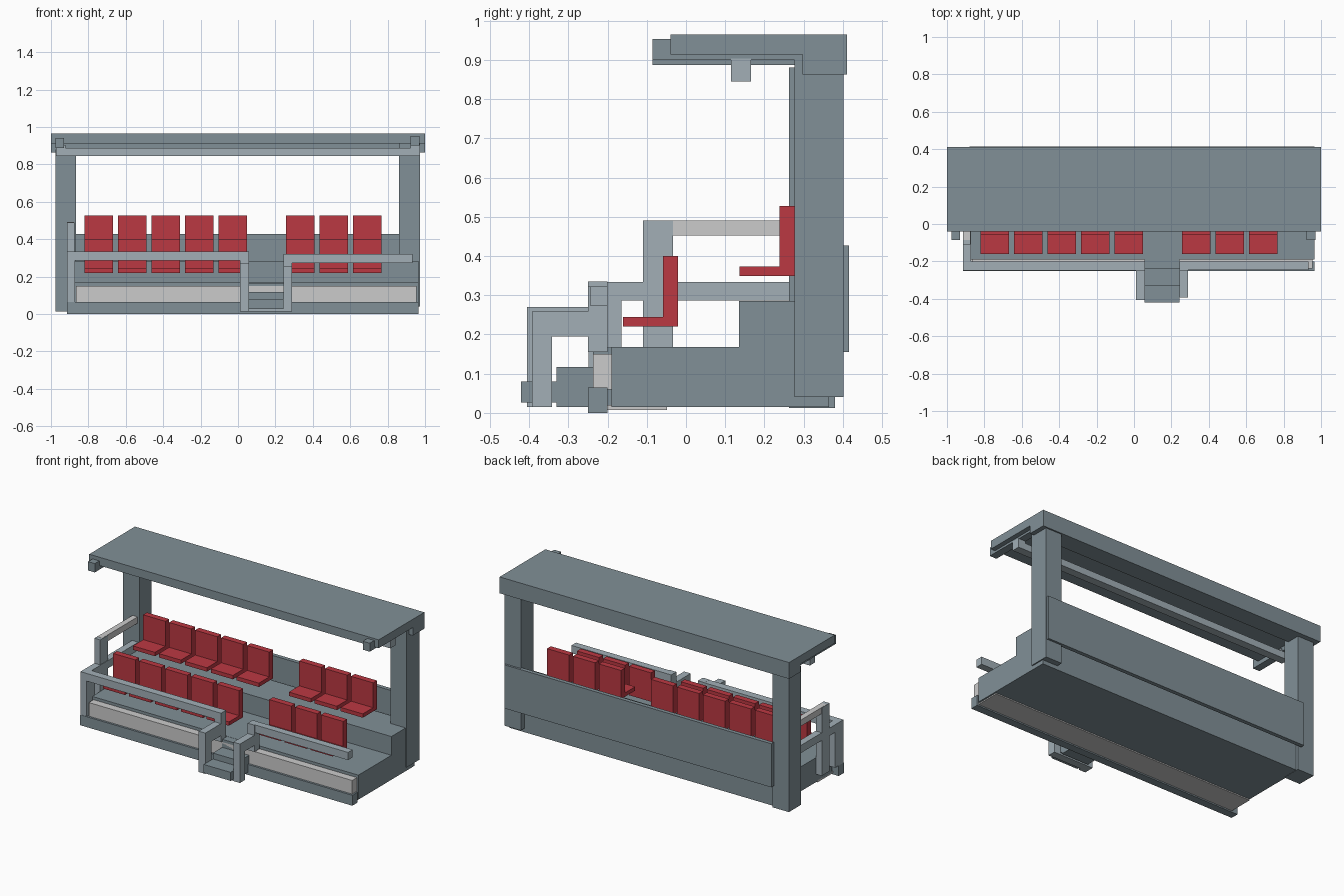
import bpy, bmesh


def material(name, rgb):
    m = bpy.data.materials.new(name)
    m.diffuse_color = (*rgb, 1)
    return m


DARK = material("slate", (0.22, 0.28, 0.31))
LIGHT = material("light_slate", (0.36, 0.43, 0.47))
PALE = material("pale_grey", (0.60, 0.61, 0.61))
RED = material("seat_red", (0.50, 0.04, 0.055))


def extrude(name, profile, x0, x1, mat):
    """Extrude a (y, z) outline along x."""
    bm = bmesh.new()
    face = bm.faces.new([bm.verts.new((x0, y, z)) for y, z in profile])
    new = bmesh.ops.extrude_face_region(bm, geom=[face])["geom"]
    verts = [v for v in new if isinstance(v, bmesh.types.BMVert)]
    bmesh.ops.translate(bm, verts=verts, vec=(x1 - x0, 0, 0))
    bmesh.ops.recalc_face_normals(bm, faces=bm.faces)
    me = bpy.data.meshes.new(name)
    bm.to_mesh(me)
    bm.free()
    me.materials.append(mat)
    ob = bpy.data.objects.new(name, me)
    bpy.context.collection.objects.link(ob)
    return ob


def box(name, x, y, z, mat=DARK):
    return extrude(name, [(y[0], z[0]), (y[1], z[0]), (y[1], z[1]), (y[0], z[1])], *x, mat)


# Tiered platform and its front edge
extrude("platform", [(-0.19, 0.015), (0.365, 0.015), (0.365, 0.285), (0.135, 0.285),
                     (0.135, 0.168), (-0.19, 0.168)], -0.875, 0.965, DARK)
box("front_sill", (-0.915, 0.965), (-0.25, -0.2), (0.0, 0.065))
box("front_panel", (-0.865, 0.955), (-0.237, -0.188), (0.06, 0.15), PALE)
box("underside_strip", (-0.875, 0.955), (-0.202, -0.048), (0.008, 0.02), PALE)

# Back wall and pillars
box("back_panel", (-0.88, 0.965), (0.39, 0.415), (0.155, 0.427))
box("left_pillar", (-0.977, -0.865), (0.262, 0.38), (0.013, 0.88))
box("right_pillar", (0.86, 0.972), (0.276, 0.402), (0.04, 0.915))

# Roof with thick rear edge, brackets and light bar
extrude("roof", [(-0.04, 0.913), (0.297, 0.913), (0.297, 0.863), (0.411, 0.863),
                 (0.411, 0.965), (-0.04, 0.965)], -1.0, 1.0, DARK)
box("left_roof_bracket", (-0.977, -0.93), (-0.085, 0.28), (0.887, 0.942))
box("right_roof_bracket", (0.922, 0.97), (-0.085, 0.28), (0.90, 0.953))
box("light_bar", (-0.972, 0.972), (0.115, 0.166), (0.845, 0.887), LIGHT)
for side, x in (("left", -0.972), ("right", 0.922)):
    box(side + "_light_hanger", (x, x + 0.05), (0.115, 0.166), (0.88, 0.903), LIGHT)

# Two rows of seats either side of the aisle
starts = [-0.822 + 0.1795 * i for i in range(5)] + [0.256 + 0.179 * i for i in range(3)]
for row, y, z, h in (("front", -0.16, 0.22, 0.18), ("back", 0.136, 0.349, 0.179)):
    for i, x in enumerate(starts):
        extrude(f"{row}_seat_{i + 1}",
                [(y, z), (y + 0.14, z), (y + 0.14, z + h), (y + 0.102, z + h),
                 (y + 0.102, z + 0.024), (y, z + 0.024)], x, x + 0.153, RED)

# Stairs
extrude("stairs", [(-0.42, 0.027), (-0.33, 0.027), (-0.33, 0.015), (-0.18, 0.015),
                   (-0.18, 0.167), (-0.237, 0.167), (-0.237, 0.117), (-0.33, 0.117),
                   (-0.33, 0.08), (-0.42, 0.08)], 0.057, 0.243, DARK)
box("stair_foot_bar", (0.012, 0.288), (-0.39, -0.342), (0.015, 0.036), LIGHT)


# Stair handrails: foot post, level arm and riser up to the front rail
def stair_rail(name, x0, x1, front, arm_top, top):
    extrude(name, [(front, 0.015), (-0.342, 0.015), (-0.342, 0.195), (-0.25, 0.195),
                   (-0.25, 0.155), (-0.2, 0.155), (-0.2, top), (-0.25, top),
                   (-0.25, arm_top), (front, arm_top)], x0, x1, LIGHT)


stair_rail("left_stair_rail", 0.012, 0.058, -0.405, 0.270, 0.335)
stair_rail("right_stair_rail", 0.242, 0.288, -0.392, 0.258, 0.322)

# Front and side handrails
box("left_front_rail", (-0.915, 0.055), (-0.248, -0.2), (0.286, 0.334), LIGHT)
box("right_front_rail", (0.244, 0.932), (-0.245, -0.2), (0.274, 0.322), LIGHT)
box("left_side_rail", (-0.915, -0.872), (-0.248, 0.265), (0.286, 0.334), LIGHT)
box("left_front_post", (-0.915, -0.872), (-0.248, -0.165), (0.065, 0.334), LIGHT)
box("left_tall_post", (-0.915, -0.875), (-0.11, -0.033), (0.065, 0.49), LIGHT)
box("left_upper_rail", (-0.913, -0.877), (-0.085, 0.265), (0.452, 0.491), PALE)
